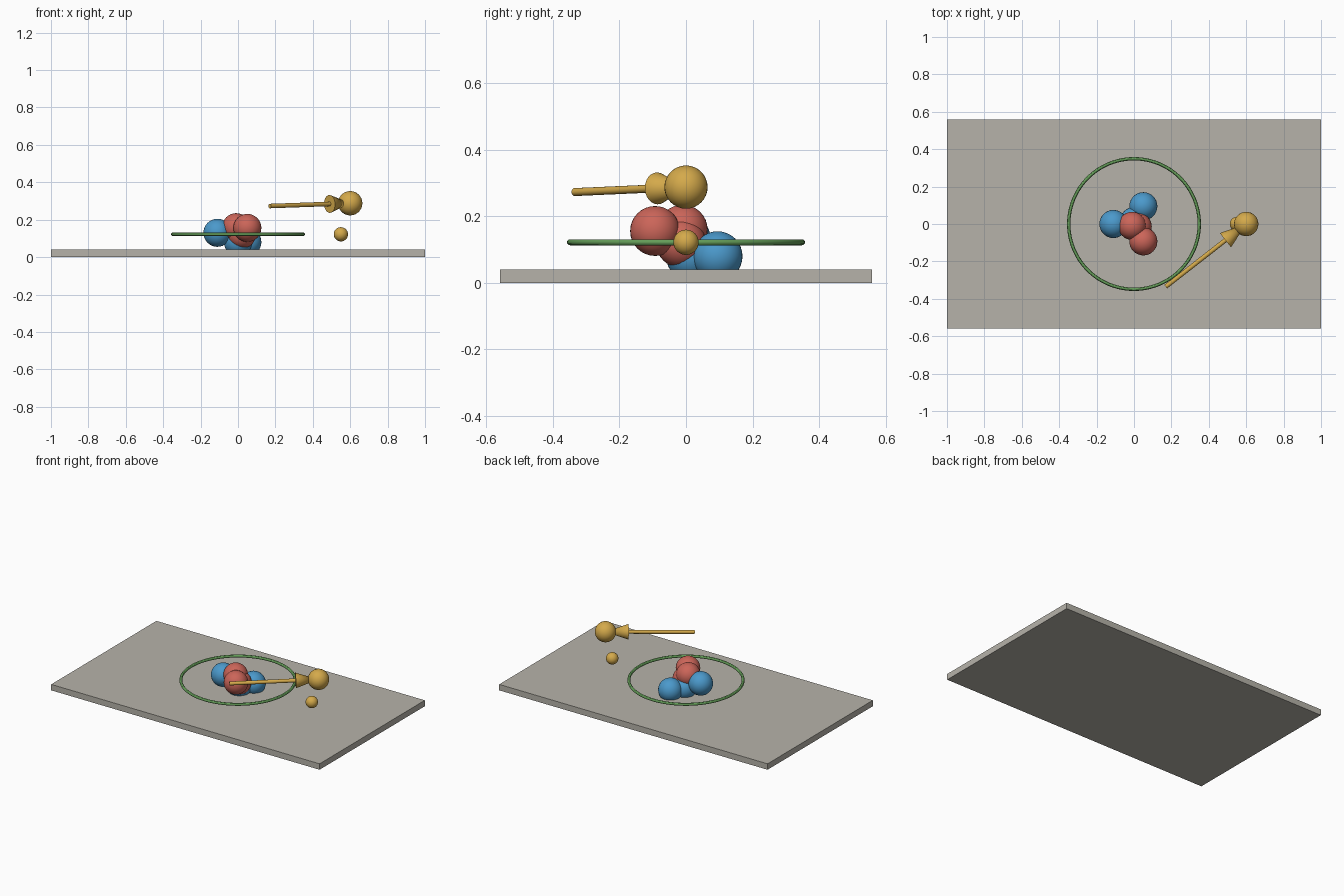
import bpy
from mathutils import Vector

cube = bpy.data.objects.get("Cube")
if cube:
    bpy.data.objects.remove(cube, do_unlink=True)


def material(name, rgb):
    mat = bpy.data.materials.new(name)
    mat.use_nodes = True
    colour = (*rgb, 1.0)
    mat.diffuse_color = colour
    mat.node_tree.nodes["Principled BSDF"].inputs["Base Color"].default_value = colour
    return mat


RED = material("red", (0.60, 0.13, 0.10))
BLUE = material("blue", (0.07, 0.32, 0.60))
GOLD = material("gold", (0.66, 0.40, 0.07))
GREEN = material("green", (0.13, 0.34, 0.10))
STONE = material("warm_grey", (0.47, 0.45, 0.40))


def finish(name, mat, smooth=True):
    obj = bpy.context.object
    obj.name = name
    obj.data.name = name
    obj.data.materials.append(mat)
    if smooth:
        bpy.ops.object.shade_smooth_by_angle()
    return obj


def ball(name, centre, radius, mat):
    bpy.ops.mesh.primitive_uv_sphere_add(segments=32, ring_count=16, radius=radius, location=centre)
    return finish(name, mat)


def rod(name, start, end, r_start, r_end, mat):
    """Round rod or cone running from start to end."""
    axis = end - start
    bpy.ops.mesh.primitive_cone_add(
        vertices=24, radius1=r_start, radius2=r_end, depth=axis.length,
        location=(start + end) / 2,
        rotation=axis.to_track_quat("Z", "Y").to_euler())
    return finish(name, mat)


# Base slab
bpy.ops.mesh.primitive_cube_add(size=1, location=(0, 0, 0.02))
bpy.context.object.scale = (2, 1.12, 0.04)
bpy.ops.object.transform_apply(location=False, rotation=False, scale=True)
finish("base_slab", STONE, smooth=False)

# Core cluster of red and blue balls
clusters = {
    "red_ball": (RED, [(0.05, -0.093, 0.156), (-0.01, -0.01, 0.16), (0.02, -0.015, 0.12)]),
    "blue_ball": (BLUE, [(-0.11, 0, 0.13), (0.05, 0.095, 0.08), (0, 0.015, 0.08)]),
}
for name, (mat, centres) in clusters.items():
    for i, centre in enumerate(centres, 1):
        ball(f"{name}_{i}", centre, 0.075, mat)

# Orbit ring
bpy.ops.mesh.primitive_torus_add(
    major_radius=0.349, minor_radius=0.009, major_segments=96, minor_segments=12,
    location=(0, 0, 0.122))
finish("orbit_ring", GREEN)

# Outer gold balls
target = Vector((0.6, 0, 0.288))
ball("large_gold_ball", target, 0.065, GOLD)
ball("small_gold_ball", (0.55, 0, 0.122), 0.038, GOLD)

# Arrow pointing at the large ball
tail = Vector((0.17, -0.335, 0.273))
neck = target + (tail - target).normalized() * 0.14
rod("arrow_shaft", tail, neck, 0.012, 0.012, GOLD)
rod("arrow_head", neck, target, 0.048, 0, GOLD)
